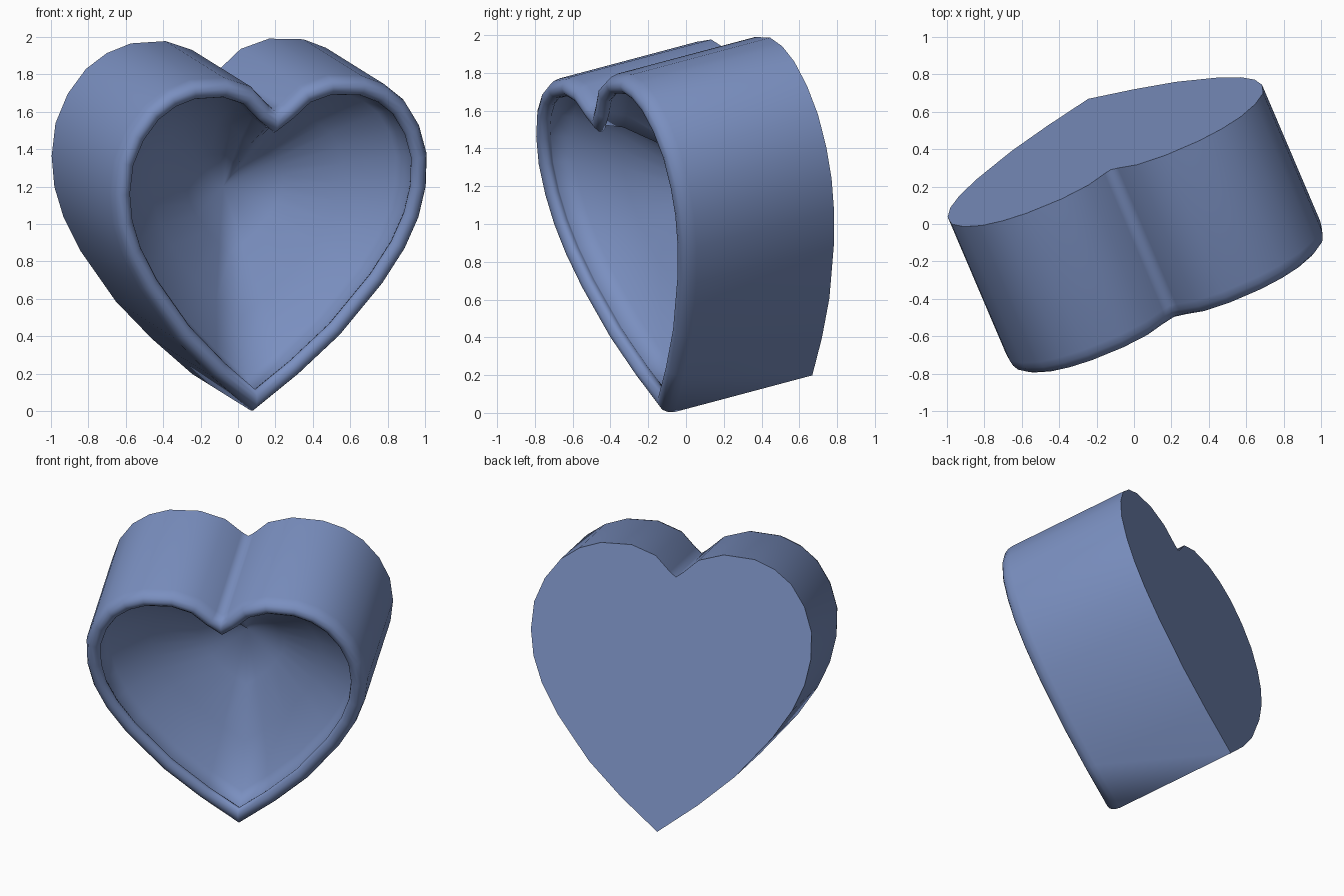
import bpy, bmesh
from mathutils import Vector, Matrix

if "Cube" in bpy.data.objects:
    bpy.data.objects.remove(bpy.data.objects["Cube"])

# Right half of the heart outline, from bottom tip up to the notch
half = [(0, 0), (.25, .2), (.475, .41), (.70, .69), (.815, .88), (.882, 1.05),
        (.911, 1.22), (.903, 1.40), (.845, 1.56), (.75, 1.695), (.635, 1.78),
        (.50, 1.83), (.30, 1.838), (.14, 1.785), (.04, 1.69), (0, 1.66)]
heart = [Vector(p) for p in half] + [Vector((-x, z)) for x, z in half[-2:0:-1]]
CENTRE = Vector((0, 1.085))
DEPTH = .885


def inset(pts, dist):
    """Mitred inward offset of a counter-clockwise outline."""
    out = []
    for i, p in enumerate(pts):
        d1 = (p - pts[i - 1]).normalized()
        d2 = (pts[(i + 1) % len(pts)] - p).normalized()
        n1, n2 = Vector((-d1.y, d1.x)), Vector((-d2.y, d2.x))
        m = (n1 + n2).normalized()
        out.append(p + m * dist / max(m.dot(n1), .3))
    return out


# Section: flat back, outer wall, rolled rim with undercut, then conical hollow
rings = [(heart, DEPTH)]
for off, d in [(0, .07), (.006, .035), (.022, .004), (.046, -.010),
               (.072, -.006), (.092, .012), (.098, .03), (.09, .05), (.076, .062)]:
    rings.append((inset(heart, off), d))
inner = inset(heart, .076)
for s, d in [(.93, .155), (.66, .33), (.33, .5)]:
    rings.append(([CENTRE + (p - CENTRE) * s for p in inner], d))

bm = bmesh.new()
loops = [[bm.verts.new((p.x, d, p.y)) for p in pts] for pts, d in rings]
n = len(heart)
for a, b in zip(loops, loops[1:]):
    for i in range(n):
        j = (i + 1) % n
        bm.faces.new((a[i], a[j], b[j], b[i]))
bm.faces.new(loops[0])
floor = bm.verts.new((CENTRE.x, .66, CENTRE.y))
for i in range(n):
    bm.faces.new((loops[-1][i], loops[-1][(i + 1) % n], floor))
bmesh.ops.recalc_face_normals(bm, faces=bm.faces)

# Smooth everywhere except the back border and the outer tip edge
for f in bm.faces:
    f.smooth = True
for i in range(n):
    bm.edges.get((loops[0][i], loops[0][(i + 1) % n])).smooth = False
bm.edges.get((loops[0][0], loops[1][0])).smooth = False

mesh = bpy.data.meshes.new("heart_bowl")
bm.to_mesh(mesh)
bm.free()
bowl = bpy.data.objects.new("heart_bowl", mesh)
bpy.context.collection.objects.link(bowl)

# Blue glaze
blue = bpy.data.materials.new("blue_glaze")
blue.diffuse_color = (.195, .276, .527, 1)
blue.use_nodes = True
blue.node_tree.nodes["Principled BSDF"].inputs["Base Color"].default_value = blue.diffuse_color
mesh.materials.append(blue)

# Tilt and turn the bowl into its resting pose
back = Vector((-.381, .893, .238)).normalized()
up = Vector((.071, -.224, .972))
right = back.cross(up).normalized()
up = right.cross(back)
pose = Matrix((right, back, up)).transposed().to_4x4()
pose.translation = (.093, -.122, -.012)
bowl.matrix_world = pose
